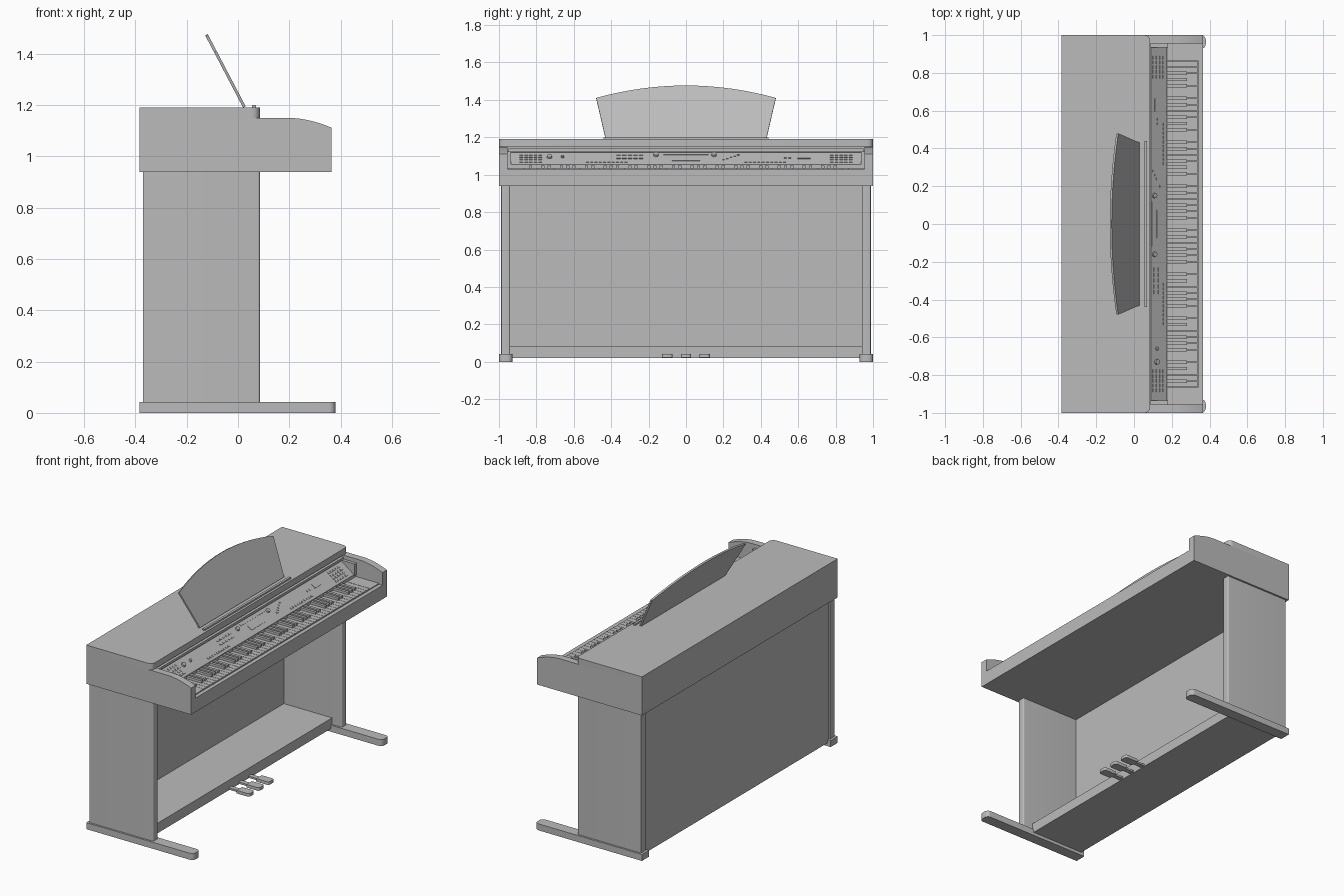
import bpy, bmesh, math
from mathutils import Matrix, Vector

if "Cube" in bpy.data.objects:
    bpy.data.objects.remove(bpy.data.objects["Cube"])

grey = bpy.data.materials.new("plain grey")
grey.diffuse_color = (0.5, 0.5, 0.5, 1)
grey.use_nodes = True
grey.node_tree.nodes["Principled BSDF"].inputs["Base Color"].default_value = grey.diffuse_color


def finish(name, bm):
    bmesh.ops.recalc_face_normals(bm, faces=bm.faces)
    me = bpy.data.meshes.new(name)
    bm.to_mesh(me)
    bm.free()
    me.materials.append(grey)
    ob = bpy.data.objects.new(name, me)
    bpy.context.collection.objects.link(ob)
    return ob


def add_box(bm, x0, x1, y0, y1, z0, z1):
    m = Matrix.Translation(((x0 + x1) / 2, (y0 + y1) / 2, (z0 + z1) / 2))
    m = m @ Matrix.Diagonal((x1 - x0, y1 - y0, z1 - z0, 1))
    return bmesh.ops.create_cube(bm, size=1, matrix=m)["verts"]


def boxes(name, items):
    bm = bmesh.new()
    for b in items:
        add_box(bm, *b)
    return finish(name, bm)


def prism(name, pts, offset):
    """Extrude a closed 3D outline along an offset vector."""
    bm = bmesh.new()
    f = bm.faces.new([bm.verts.new(p) for p in pts])
    ext = bmesh.ops.extrude_face_region(bm, geom=[f])["geom"]
    bmesh.ops.translate(bm, vec=offset, verts=[v for v in ext if isinstance(v, bmesh.types.BMVert)])
    return finish(name, bm)


def round_front(ob, radius):
    """Round the upright edges at the front (+x) end."""
    bm = bmesh.new()
    bm.from_mesh(ob.data)
    xm = max(v.co.x for v in bm.verts)
    es = [e for e in bm.edges if all(abs(v.co.x - xm) < 1e-4 for v in e.verts)
          and abs(e.verts[0].co.z - e.verts[1].co.z) > 0.01]
    bmesh.ops.bevel(bm, geom=es, offset=radius, segments=5, profile=0.5, affect='EDGES')
    bm.to_mesh(ob.data)
    bm.free()
    bpy.context.view_layer.objects.active = ob
    ob.select_set(True)
    bpy.ops.object.shade_smooth_by_angle(angle=math.radians(30))
    ob.select_set(False)


# Cabinet: upper lid with rounded front corners over a lower body
round_front(boxes("cabinet_top", [(-0.385, 0.085, -1, 1, 1.15, 1.19)]), 0.03)
boxes("cabinet_body", [(-0.385, 0.07, -1, 1, 0.94, 1.15)])
boxes("fallboard_lip", [(0.07, 0.09, -0.95, 0.95, 1.125, 1.14)])
boxes("keybed", [(0.07, 0.345, -0.955, 0.955, 0.94, 1.015),
                 (0.07, 0.175, -0.955, 0.955, 1.015, 1.05)])
boxes("front_rail", [(0.34, 0.365, -0.955, 0.955, 0.94, 1.03)])

# Sides: curved arms, legs and feet
arc = [(0.2 + 0.165 * i / 8, 1.15 - 0.038 * (i / 8) ** 1.8) for i in range(9)]
profile = [(0.07, 0.94), (0.07, 1.15)] + arc + [(0.365, 0.94)]
for s, side in ((-1, "left"), (1, "right")):
    prism(side + "_arm", [(x, s * 0.955, z) for x, z in profile], (0, s * 0.045, 0))
    boxes(side + "_key_block", [(0.175, 0.34, *sorted((s * 0.865, s * 0.955)), 1.015, 1.036)])
    boxes(side + "_panel_end", [(0.07, 0.18, *sorted((s * 0.935, s * 0.955)), 1.05, 1.125)])
    round_front(boxes(side + "_leg", [(-0.37, 0.085, *sorted((s * 0.94, s * 0.988)), 0.04, 0.94)]), 0.008)
    round_front(boxes(side + "_foot", [(-0.385, 0.38, *sorted((s * 0.928, s)), 0, 0.042)]), 0.025)

# Back panel, lower shelf and pedals
boxes("back_panel", [(-0.362, -0.33, -0.94, 0.94, 0.02, 0.94)])
boxes("lower_shelf", [(-0.33, 0.015, -0.94, 0.94, 0.02, 0.085)])
for i in (-1, 0, 1):
    y = i * 0.1
    boxes("pedal_stem", [(0.0, 0.09, y - 0.015, y + 0.015, 0.024, 0.036)])
    round_front(boxes("pedal", [(0.08, 0.17, y - 0.028, y + 0.028, 0.022, 0.042)]), 0.015)

# Keys: 52 white, and black ones by the octave pattern starting at A
w = 1.73 / 52
white, black = [], []
for i in range(52):
    y = -0.865 + i * w
    white.append((0.175, 0.336, y + 0.001, y + w - 0.001, 1.01, 1.035))
    if i < 51 and i % 7 in (0, 2, 3, 5, 6):
        black.append((0.175, 0.28, y + w - 0.009, y + w + 0.009, 1.03, 1.05))
boxes("white_keys", white)
boxes("black_keys", black)

# Sloped control panel, with local u along y and v up the slope
low, high = Vector((0.175, 0, 1.055)), Vector((0.085, 0, 1.12))
prism("control_panel", [(0.07, -0.935, 1.04), (0.175, -0.935, 1.04), (0.175, -0.935, 1.055),
                        (0.085, -0.935, 1.12), (0.07, -0.935, 1.12)], (0, 1.87, 0))
up = (high - low).normalized()
normal = Vector((0, 1, 0)).cross(up)
if normal.z < 0:
    normal = -normal
slope = Matrix((up, (0, 1, 0), normal)).transposed().to_4x4()
slope.translation = low
length = (high - low).length


def panel_parts(name, items, height=0.004):
    """Each item: centre u, centre v (0 to 1 up the slope), width, depth."""
    ob = boxes(name, [(v * length - d / 2, v * length + d / 2, u - wd / 2, u + wd / 2, -0.002, height)
                      for u, v, wd, d in items])
    ob.data.transform(slope)


grille = [(s * (0.83 + 0.025 * (i - 2)), 0.2 + 0.2 * j, 0.018, 0.012)
          for s in (-1, 1) for i in range(5) for j in range(4)]
panel_parts("grille_slots", grille)
panel_parts("display", [(0, 0.45, 0.15, 0.035), (0, 0.85, 0.24, 0.012)], 0.003)
row = [(s * (0.32 + 0.023 * i), 0.2, 0.015, 0.01) for s in (-1, 1) for i in range(10)]
row += [(-0.36 + 0.03 * i, v, 0.022, 0.008) for i in range(5) for v in (0.5, 0.75)]
row += [(0.53 + 0.025 * i, 0.55, 0.014, 0.01) for i in range(2)]
row += [(0.2 + 0.02 * i, 0.4 + 0.1 * i, 0.012, 0.01) for i in range(5)]
panel_parts("buttons", row)
panel_parts("slot_plate", [(0.63, 0.6, 0.07, 0.03)])

# Round knobs on the panel
bm = bmesh.new()
for u, v, r in ((-0.73, 0.6, 0.015), (-0.66, 0.6, 0.009), (-0.16, 0.75, 0.014), (0.15, 0.75, 0.014)):
    bmesh.ops.create_cone(bm, cap_ends=True, segments=16, radius1=r, radius2=r * 0.9, depth=0.012,
                          matrix=slope @ Matrix.Translation((v * length, u, 0.004)))
finish("knobs", bm)

# Music rest: tilted sheet with an arched top, and its ledge
foot, tip = Vector((0.02, 0, 1.19)), Vector((-0.128, 0, 1.472))
rest = [(-0.43, 0.0), (0.43, 0.0)]
for i in range(17):
    y = 0.48 - 0.96 * i / 16
    rest.append((y, 1 - 0.235 * (y / 0.48) ** 2))
prism("music_rest", [foot.lerp(tip, t) + Vector((0, y, 0)) for y, t in rest], (0.01, 0, 0.005))
boxes("rest_ledge", [(0.055, 0.07, -0.44, 0.44, 1.185, 1.2)])
